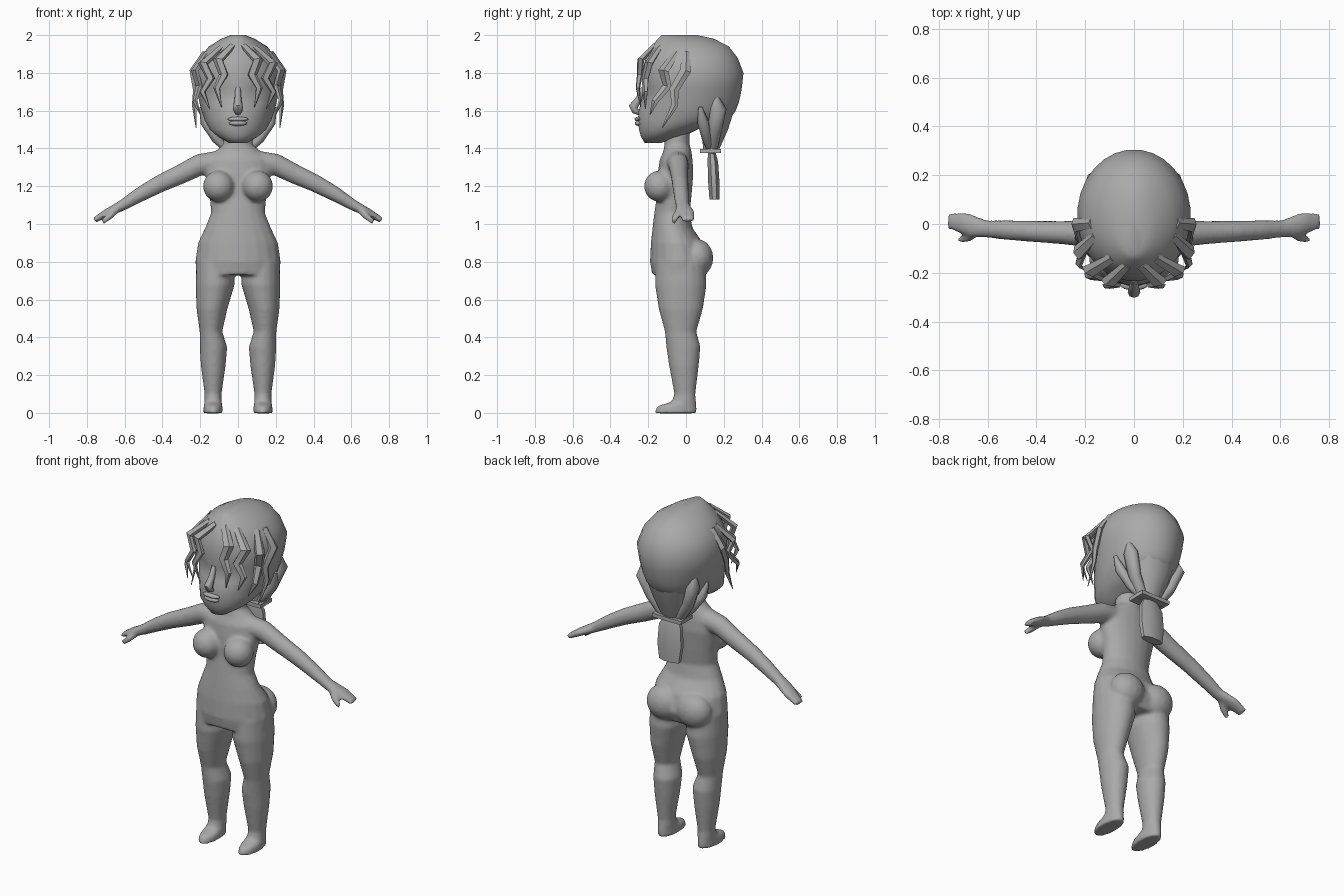
import bpy, bmesh, math
from mathutils import Vector, Matrix

GREY = bpy.data.materials.new("clay grey")
GREY.diffuse_color = (0.4, 0.4, 0.4, 1)


def skin(bm, rings, both):
    """Bridge rings of points into a closed shell, optionally with its mirror image."""
    for s in ((1, -1) if both else (1,)):
        vs = [[bm.verts.new((p[0] * s, p[1], p[2])) for p in r] for r in rings]
        n = len(vs[0])
        for a, b in zip(vs, vs[1:]):
            for i in range(n):
                j = (i + 1) % n
                bm.faces.new((a[i], a[j], b[j], b[i]))
        bm.faces.new(vs[0])
        bm.faces.new(vs[-1])


def stack(bm, rows, n=20, both=False):
    """Horizontal ellipses: rows of (x, z, half width, front y, back y)."""
    rings = []
    for x, z, rx, yf, yb in rows:
        c, r = (yf + yb) / 2, (yb - yf) / 2
        rings.append([(x + rx * math.cos(t), c + r * math.sin(t), z)
                      for t in [2 * math.pi * (i + .5) / n for i in range(n)]])
    skin(bm, rings, both)


def tube(bm, pts, n=12, both=False, side=(0, 1, 0)):
    """Ellipses along a path: points of (x, y, z, radius along side, other radius)."""
    ps = [Vector(p[:3]) for p in pts]
    rings = []
    for i, p in enumerate(pts):
        d = (ps[min(i + 1, len(ps) - 1)] - ps[max(i - 1, 0)]).normalized()
        v = d.cross(Vector(side)).normalized()
        u = v.cross(d)
        rings.append([ps[i] + u * p[3] * math.cos(t) + v * p[4] * math.sin(t)
                      for t in [2 * math.pi * k / n for k in range(n)]])
    skin(bm, rings, both)


def ball(bm, c, r, both=False):
    for s in ((1, -1) if both else (1,)):
        m = Matrix.Translation((c[0] * s, c[1], c[2])) @ Matrix.Diagonal((*r, 1))
        bmesh.ops.create_uvsphere(bm, u_segments=16, v_segments=10, radius=1, matrix=m)


def finish(name, bm, angle=60):
    bmesh.ops.recalc_face_normals(bm, faces=bm.faces)
    me = bpy.data.meshes.new(name)
    bm.to_mesh(me)
    bm.free()
    ob = bpy.data.objects.new(name, me)
    bpy.context.collection.objects.link(ob)
    me.materials.append(GREY)
    bpy.ops.object.select_all(action='DESELECT')
    ob.select_set(True)
    bpy.context.view_layer.objects.active = ob
    bpy.ops.object.shade_smooth_by_angle(angle=math.radians(angle))
    return ob


# body: torso, legs and arms fused into one skin
bm = bmesh.new()
stack(bm, [(0, 1.54, .075, -.105, .02), (0, 1.42, .078, -.115, .02), (0, 1.385, .12, -.12, .03),
           (0, 1.34, .17, -.14, .035), (0, 1.27, .178, -.15, .04), (0, 1.15, .152, -.155, .03),
           (0, 1.06, .143, -.168, .02), (0, .98, .175, -.178, .035), (0, .9, .213, -.187, .09),
           (0, .8, .228, -.192, .12), (0, .73, .222, -.18, .09)])
ball(bm, (.103, -.14, 1.2), (.083, .083, .083), True)        # chest
ball(bm, (.1, .06, .82), (.105, .085, .1), True)             # seat
stack(bm, [(.12, .8, .1, -.16, .1), (.121, .68, .104, -.165, .11), (.138, .55, .082, -.145, .09),
           (.143, .43, .06, -.112, .055), (.13, .35, .073, -.105, .077), (.131, .25, .066, -.09, .068),
           (.132, .1, .045, -.062, .05), (.132, .06, .046, -.075, .053), (.132, .035, .05, -.155, .057),
           (.132, -.002, .052, -.168, .058)], both=True)
tube(bm, [(.1, -.05, 1.33, .06, .06), (.2, -.04, 1.315, .055, .058), (.3, -.035, 1.265, .048, .053),
          (.42, -.03, 1.21, .044, .047), (.52, -.025, 1.155, .041, .04), (.61, -.02, 1.1, .036, .03),
          (.66, -.01, 1.075, .046, .025), (.7, .005, 1.055, .045, .022), (.76, .013, 1.02, .034, .015)], both=True)
tube(bm, [(.64, -.03, 1.08, .02, .019), (.68, -.055, 1.04, .019, .018), (.717, -.066, 1.01, .014, .014)], both=True)
body = finish("body", bm)
rm = body.modifiers.new("fuse", 'REMESH')
rm.mode, rm.voxel_size, rm.use_smooth_shade = 'VOXEL', .01, True
sm = body.modifiers.new("soften", 'SMOOTH')
sm.factor, sm.iterations = .5, 6
body.modifiers.move(body.modifiers.find("fuse"), 0)
body.modifiers.move(body.modifiers.find("soften"), 1)

# head with shallow eye sockets
bm = bmesh.new()
stack(bm, [(0, 1.43, .05, -.22, -.13), (0, 1.465, .11, -.24, -.01), (0, 1.5, .15, -.25, .06),
           (0, 1.55, .178, -.256, .23), (0, 1.6, .195, -.253, .265), (0, 1.64, .205, -.245, .28),
           (0, 1.68, .213, -.24, .29), (0, 1.72, .222, -.237, .297), (0, 1.8, .233, -.235, .306),
           (0, 1.88, .205, -.215, .275), (0, 1.94, .155, -.185, .228), (0, 1.98, .09, -.15, .15),
           (0, 2.0, .04, -.13, .06)], n=28)
for v in bm.verts:
    if v.co.y < -.1:
        v.co.y += .028 * math.exp(-((abs(v.co.x) - .085) ** 2 + (v.co.z - 1.68) ** 2) / .003)
finish("head", bm)

bm = bmesh.new()
tube(bm, [(0, -.225, 1.72, .014, .014), (0, -.25, 1.66, .018, .018), (0, -.28, 1.62, .026, .024),
          (0, -.27, 1.6, .024, .018), (0, -.245, 1.585, .016, .01)], n=8, side=(1, 0, 0))
finish("nose", bm)

bm = bmesh.new()
ball(bm, (0, -.252, 1.555), (.055, .02, .013))
ball(bm, (0, -.25, 1.533), (.048, .021, .014))
finish("lips", bm)

# wavy fringe locks: each path tapers to a point
LOCKS = [
    [(.03, -.17, 1.945), (.105, -.24, 1.87), (.075, -.245, 1.79), (.112, -.255, 1.72), (.088, -.24, 1.62)],
    [(.09, -.14, 1.935), (.185, -.195, 1.85), (.145, -.215, 1.77), (.188, -.215, 1.7), (.15, -.215, 1.61)],
    [(.16, -.05, 1.91), (.23, -.12, 1.81), (.207, -.1, 1.73), (.228, -.165, 1.65), (.2, -.19, 1.58)],
    [(.175, .0, 1.91), (.238, -.005, 1.81), (.222, -.065, 1.71), (.232, -.06, 1.63), (.222, -.125, 1.51)],
]
WIDTH = [.022, .032, .027, .02, .003]
bm = bmesh.new()
for lock in LOCKS:
    out = Vector((lock[2][1] * -1, lock[2][0], 0))           # lies flat against the head
    tube(bm, [(*p, w, w * .55) for p, w in zip(lock, WIDTH)], n=5, both=True, side=out)
finish("fringe_locks", bm, 35)

# gathered hair behind the neck
bm = bmesh.new()
stack(bm, [(0, 1.6, .13, .08, .257), (0, 1.5, .1, .08, .225), (0, 1.39, .06, .09, .175)], n=12)
tube(bm, [(.165, .155, 1.685, .012, .012), (.165, .17, 1.61, .045, .035), (.12, .15, 1.49, .038, .032),
          (.05, .135, 1.39, .03, .03)], n=8, both=True)
tube(bm, [(.195, .075, 1.62, .01, .01), (.175, .09, 1.54, .03, .025), (.115, .11, 1.45, .026, .024),
          (.05, .13, 1.39, .02, .02)], n=8, both=True)
finish("gathered_hair", bm)

bm = bmesh.new()
bmesh.ops.create_cube(bm, size=1, matrix=Matrix.Translation((0, .13, 1.387)) @ Matrix.Diagonal((.19, .11, .022, 1)))
finish("hair_tie", bm, 30)

bm = bmesh.new()
stack(bm, [(0, 1.39, .045, .115, .155), (0, 1.33, .078, .112, .172), (0, 1.22, .084, .115, .18),
           (0, 1.13, .07, .122, .18)], n=8)
finish("ponytail", bm, 50)
